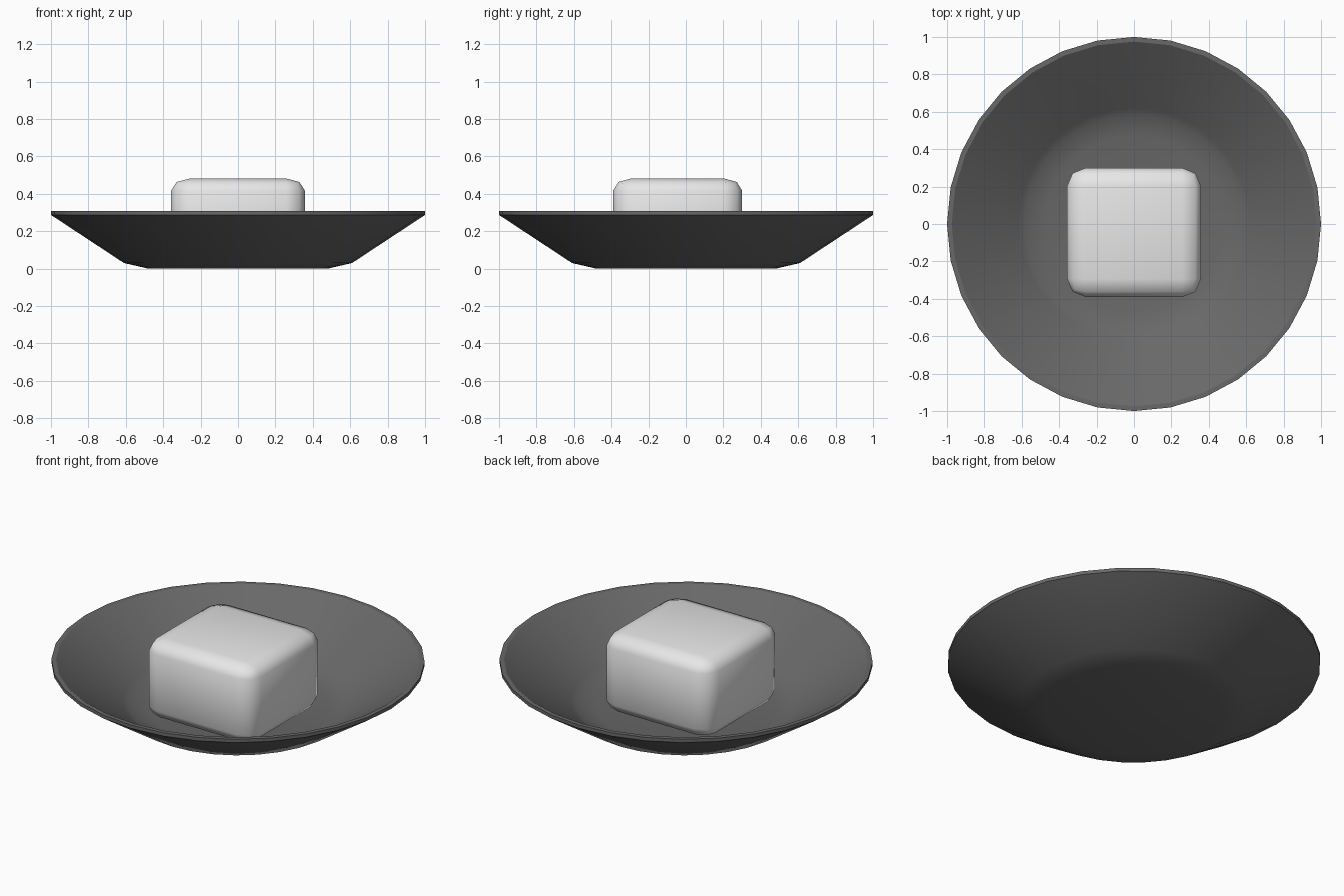
import bpy
import bmesh
from math import cos, sin, tau, radians

cube = bpy.data.objects.get("Cube")
if cube:
    bpy.data.objects.remove(cube, do_unlink=True)


def make_material(name, value):
    mat = bpy.data.materials.new(name)
    mat.use_nodes = True
    colour = (value, value, value, 1)
    mat.diffuse_color = colour
    mat.node_tree.nodes["Principled BSDF"].inputs["Base Color"].default_value = colour
    return mat


def add_object(name, bm, mat, angle):
    bmesh.ops.recalc_face_normals(bm, faces=bm.faces)
    mesh = bpy.data.meshes.new(name)
    bm.to_mesh(mesh)
    bm.free()
    mesh.materials.append(mat)
    obj = bpy.data.objects.new(name, mesh)
    bpy.context.collection.objects.link(obj)
    bpy.ops.object.select_all(action="DESELECT")
    obj.select_set(True)
    bpy.context.view_layer.objects.active = obj
    bpy.ops.object.shade_smooth_by_angle(angle=radians(angle))
    return obj


def lathe(profile, sides):
    """Revolve an open profile around z and close both ends with a flat face."""
    bm = bmesh.new()
    rings = [[bm.verts.new((r * cos(tau * i / sides), r * sin(tau * i / sides), z))
              for i in range(sides)] for r, z in profile]
    for low, high in zip(rings, rings[1:]):
        for i in range(sides):
            j = (i + 1) % sides
            bm.faces.new((low[i], low[j], high[j], high[i]))
    bm.faces.new(rings[0])
    bm.faces.new(rings[-1])
    return bm


dark_grey = make_material("dark grey", 0.14)
pale_grey = make_material("pale grey", 0.8)

# Bowl: outside from foot to rim, then inside down to the floor
bowl_profile = [(0.48, 0), (0.61, 0.03), (1, 0.287), (1, 0.307),
                (0.975, 0.307), (0.62, 0.072), (0.585, 0.048), (0.47, 0.025)]
add_object("bowl", lathe(bowl_profile, 32), dark_grey, 30)

# Rounded block resting on the bowl floor
bm = bmesh.new()
bmesh.ops.create_cube(bm, size=1)
bmesh.ops.bevel(bm, geom=bm.edges[:], offset=0.14, segments=2, profile=0.5,
                affect="EDGES")
bmesh.ops.scale(bm, verts=bm.verts, vec=(0.715, 0.69, 0.46))
bmesh.ops.translate(bm, verts=bm.verts, vec=(0, -0.045, 0.252))
add_object("block", bm, pale_grey, 60)
